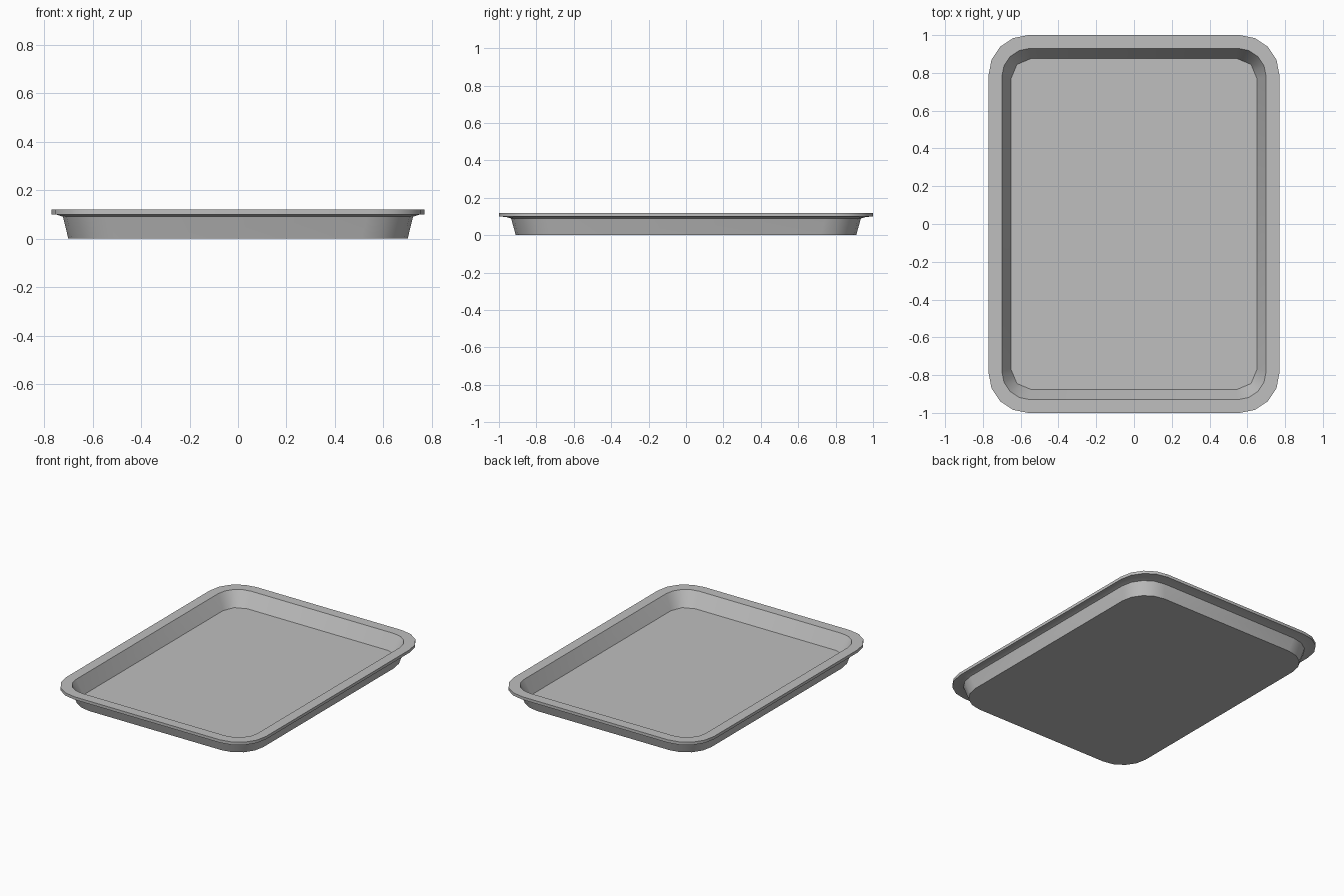
import bpy, bmesh
from math import sin, cos, pi, radians

cube = bpy.data.objects.get("Cube")
if cube:
    bpy.data.objects.remove(cube)

# Plain metal
metal = bpy.data.materials.new("light grey metal")
metal.use_nodes = True
grey = (0.52, 0.52, 0.52, 1)
metal.diffuse_color = grey
metal.node_tree.nodes["Principled BSDF"].inputs["Base Color"].default_value = grey

STEPS = 4


def rounded_ring(bm, hx, hy, z, r, coarse=False):
    """Rounded rectangle of vertices; coarse flattens each corner to two facets."""
    ring = []
    for q, (sx, sy) in enumerate([(1, 1), (-1, 1), (-1, -1), (1, -1)]):
        arc = []
        for i in range(STEPS + 1):
            a = (q + i / STEPS) * pi / 2
            arc.append([sx * (hx - r) + r * cos(a), sy * (hy - r) + r * sin(a)])
        if coarse:
            for i in range(1, STEPS, 2):
                arc[i] = [(p + n) / 2 for p, n in zip(arc[i - 1], arc[i + 1])]
        ring += [bm.verts.new((x, y, z)) for x, y in arc]
    return ring


# Cross-section from the underside, around the lip, down to the floor:
# half width, half depth, height, corner radius, coarse corner
section = [
    (0.70, 0.91, 0.0, 0.19, False),
    (0.722, 0.935, 0.09, 0.19, False),
    (0.745, 0.965, 0.098, 0.2, False),
    (0.77, 1.0, 0.1, 0.21, False),
    (0.77, 1.0, 0.12, 0.21, False),
    (0.70, 0.93, 0.12, 0.15, False),
    (0.652, 0.877, 0.02, 0.11, True),
]
bm = bmesh.new()
rings = [rounded_ring(bm, *s) for s in section]
for lower, upper in zip(rings, rings[1:]):
    n = len(lower)
    for i in range(n):
        j = (i + 1) % n
        bm.faces.new((lower[i], lower[j], upper[j], upper[i]))
bm.faces.new(reversed(rings[0]))  # underside
bm.faces.new(rings[-1])           # floor
mesh = bpy.data.meshes.new("baking_tray")
bm.to_mesh(mesh)
bm.free()

tray = bpy.data.objects.new("baking_tray", mesh)
bpy.context.collection.objects.link(tray)
mesh.materials.append(metal)
bpy.context.view_layer.objects.active = tray
tray.select_set(True)
bpy.ops.object.shade_smooth_by_angle(angle=radians(35))
